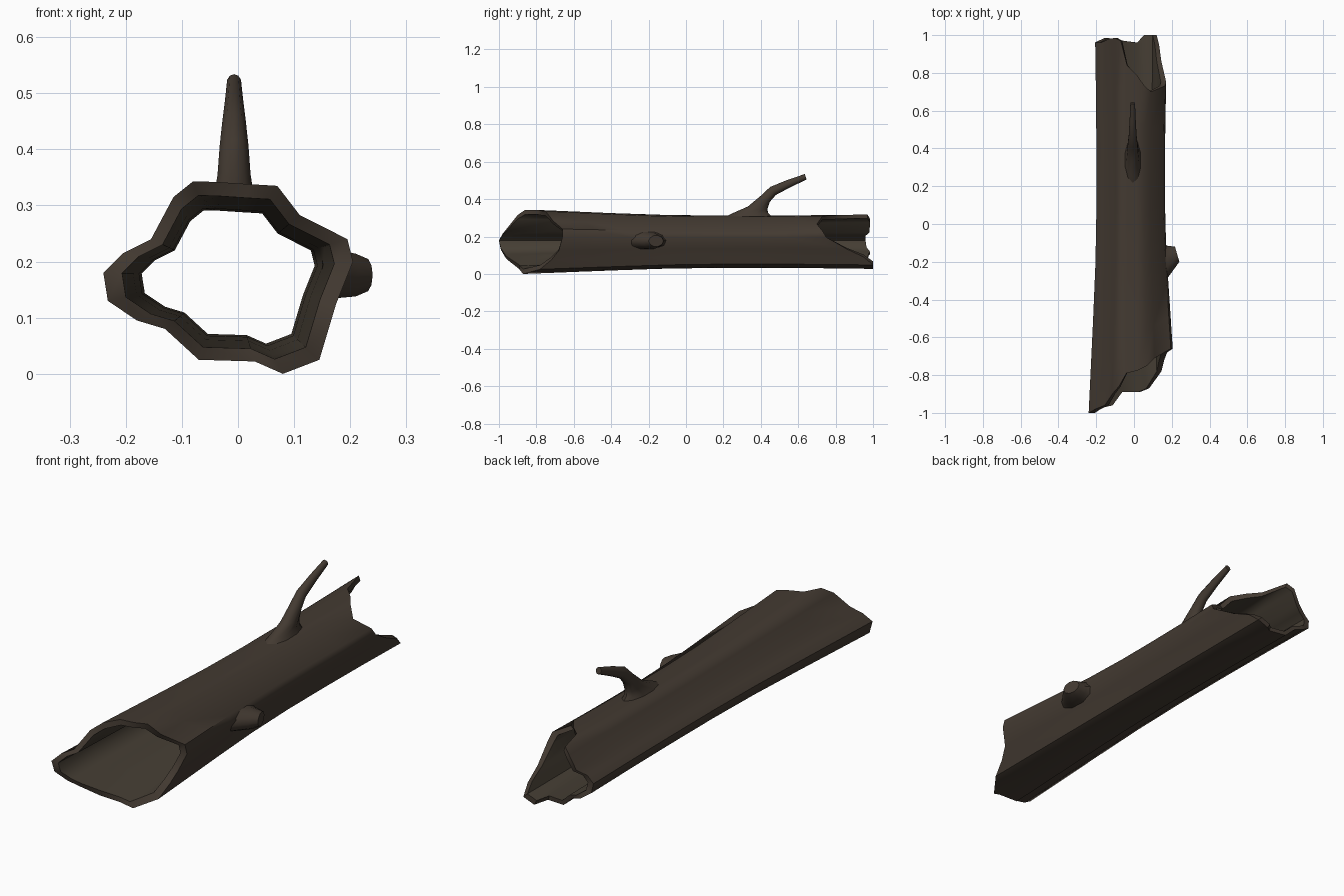
import bpy, bmesh, math
from mathutils import Vector

if "Cube" in bpy.data.objects:
    bpy.data.objects.remove(bpy.data.objects["Cube"])


def material(name, rgb):
    m = bpy.data.materials.new(name)
    m.diffuse_color = (*rgb, 1)
    m.use_nodes = True
    m.node_tree.nodes["Principled BSDF"].inputs["Base Color"].default_value = m.diffuse_color
    return m


bark = material("dark bark", (0.056, 0.042, 0.031))
wood = material("inner wood", (0.060, 0.048, 0.034))


def finish(bm, name, mats, angle):
    bmesh.ops.recalc_face_normals(bm, faces=bm.faces)
    me = bpy.data.meshes.new(name)
    bm.to_mesh(me)
    bm.free()
    for m in mats:
        me.materials.append(m)
    ob = bpy.data.objects.new(name, me)
    bpy.context.collection.objects.link(ob)
    bpy.ops.object.select_all(action='DESELECT')
    ob.select_set(True)
    bpy.context.view_layer.objects.active = ob
    bpy.ops.object.shade_smooth_by_angle(angle=math.radians(angle))
    return ob


def bridge(bm, a, b, mat=0):
    n = len(a)
    for i in range(n):
        j = (i + 1) % n
        bm.faces.new((a[i], a[j], b[j], b[i])).material_index = mat


# Log outline: x, z, broken front end y, broken back end y
outline = [
    (-0.24, 0.18, -1, 0.96), (-0.205, 0.215, -0.98, 0.96),
    (-0.155, 0.24, -0.96, 0.98), (-0.115, 0.315, -0.9, 0.985),
    (-0.08, 0.343, -0.86, 0.97), (-0.04, 0.342, -0.79, 0.84),
    (0.02, 0.338, -0.775, 0.79), (0.07, 0.335, -0.75, 0.73),
    (0.11, 0.283, -0.71, 0.70), (0.195, 0.24, -0.66, 0.73),
    (0.205, 0.20, -0.66, 0.75), (0.175, 0.125, -0.68, 0.86),
    (0.16, 0.075, -0.72, 0.95), (0.145, 0.025, -0.78, 1),
    (0.08, 0.0, -0.87, 1), (0.03, 0.022, -0.89, 0.96),
    (-0.07, 0.025, -0.89, 0.97), (-0.13, 0.08, -0.96, 0.975),
    (-0.18, 0.095, -0.97, 0.985), (-0.232, 0.13, -0.99, 0.965)]
stations = [(0, 1.0), (0.12, 0.95), (0.25, 0.895), (0.4, 0.84), (0.55, 0.815),
            (0.7, 0.815), (0.85, 0.825), (1, 0.845)]
CX, CZ = -0.0175, 0.175

# Hollow log: outer and inner tubes joined by jagged rims
bm = bmesh.new()
tubes = []
for k in (1.0, 0.85):
    rings = []
    for t, s in stations:
        rings.append([bm.verts.new((CX + (x - CX) * s * k, yf + (yb - yf) * t,
                                    CZ + (z - CZ) * s * k))
                      for x, z, yf, yb in outline])
    for a, b in zip(rings, rings[1:]):
        bridge(bm, a, b, 0 if k == 1 else 1)
    tubes.append(rings)
for end in (0, -1):
    bridge(bm, tubes[0][end], tubes[1][end], 0)
finish(bm, "hollow_log", [bark, wood], 50)


def limb(name, sections, side, n=10):
    """Tapered limb: each section has two opposite edge points and a half width."""
    bm = bmesh.new()
    side = Vector(side)
    rings = []
    for p, q, w in sections:
        p, q = Vector(p), Vector(q)
        c, h = (p + q) / 2, (p - q) / 2
        rings.append([bm.verts.new(c + h * math.cos(a) + side * w * math.sin(a))
                      for a in (2 * math.pi * i / n for i in range(n))])
    for a, b in zip(rings, rings[1:]):
        bridge(bm, a, b)
    bm.faces.new(rings[-1])
    finish(bm, name, [bark], 50)


# Upright branch, flared at the base and bent backward
X = -0.007
profile = [((0.20, 0.300), (0.47, 0.298), 0.048),
           ((0.25, 0.325), (0.44, 0.325), 0.036),
           ((0.33, 0.360), (0.435, 0.345), 0.031),
           ((0.40, 0.418), (0.448, 0.385), 0.027),
           ((0.45, 0.465), (0.48, 0.422), 0.022),
           ((0.54, 0.502), (0.555, 0.462), 0.017),
           ((0.635, 0.534), (0.645, 0.505), 0.013)]
limb("branch", [((X, *p), (X, *q), w) for p, q, w in profile], (1, 0, 0))

# Broken stub on the right side
limb("branch_stub", [((0.145, -0.09, 0.183), (0.150, -0.33, 0.183), 0.052),
                     ((0.175, -0.115, 0.178), (0.182, -0.28, 0.178), 0.045),
                     ((0.200, -0.118, 0.176), (0.215, -0.235, 0.176), 0.040),
                     ((0.217, -0.120, 0.176), (0.240, -0.200, 0.176), 0.030)],
     (0, 0, 1))
